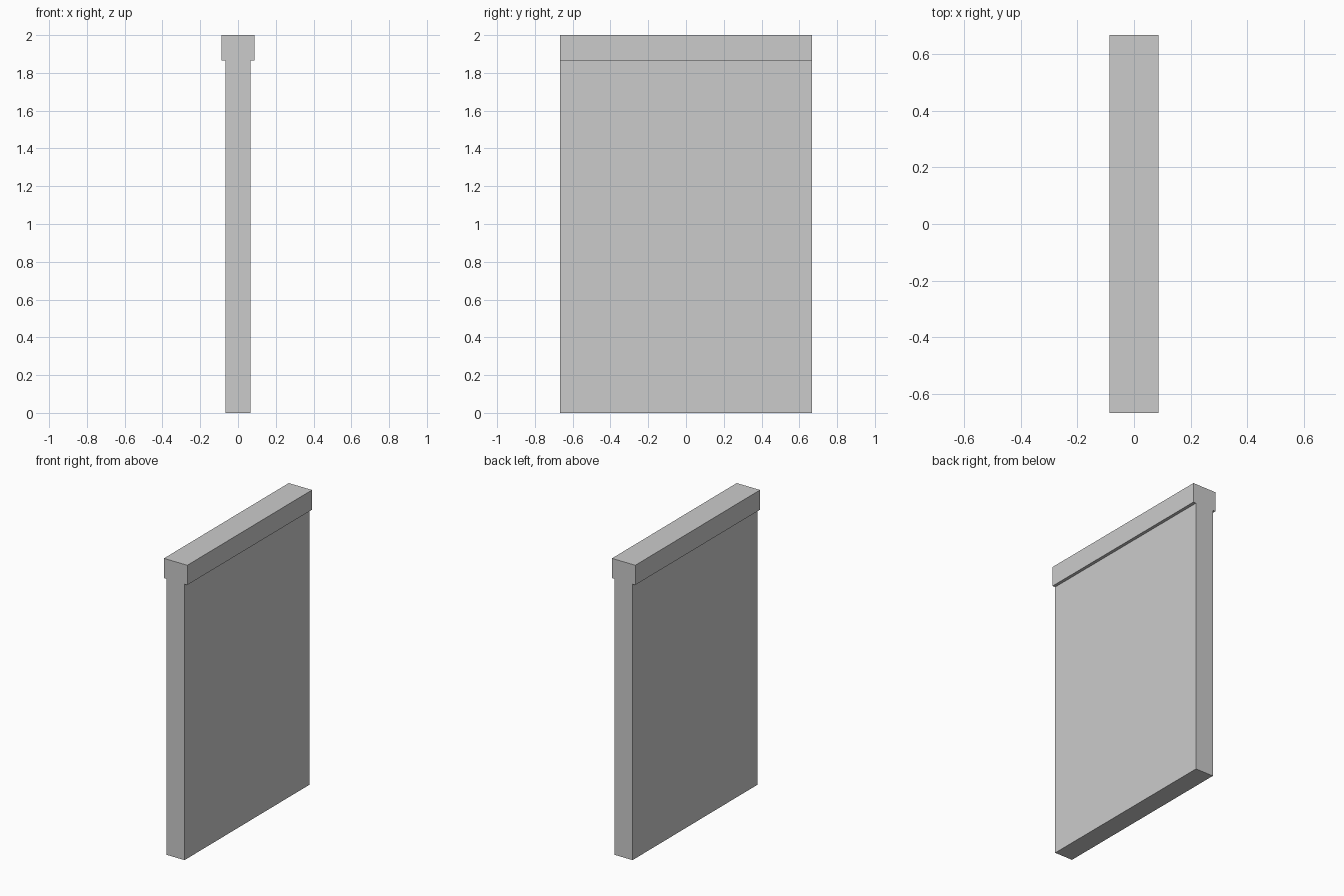
import bpy, bmesh
from mathutils import Vector

if "Cube" in bpy.data.objects:
    bpy.data.objects.remove(bpy.data.objects["Cube"])

LENGTH = 1.3333
WALL_HALF = 0.0667    # half thickness of the wall
CAP_HALF = 0.0873     # half thickness of the overhanging cap
CAP_BOTTOM, TOP = 1.8667, 2.0

# T-shaped cross-section: right half, then mirrored to the left
half = [(WALL_HALF, 0), (WALL_HALF, CAP_BOTTOM), (CAP_HALF, CAP_BOTTOM), (CAP_HALF, TOP)]
profile = half + [(-x, z) for x, z in reversed(half)]

# Extrude the section along y into one solid wall with its cap
bm = bmesh.new()
face = bm.faces.new([bm.verts.new((x, -LENGTH / 2, z)) for x, z in profile])
result = bmesh.ops.extrude_face_region(bm, geom=[face], use_keep_orig=True)
moved = [v for v in result["geom"] if isinstance(v, bmesh.types.BMVert)]
bmesh.ops.translate(bm, verts=moved, vec=Vector((0, LENGTH, 0)))
bmesh.ops.recalc_face_normals(bm, faces=bm.faces[:])

mesh = bpy.data.meshes.new("capped_wall")
bm.to_mesh(mesh)
bm.free()
wall = bpy.data.objects.new("capped_wall", mesh)
bpy.context.collection.objects.link(wall)
